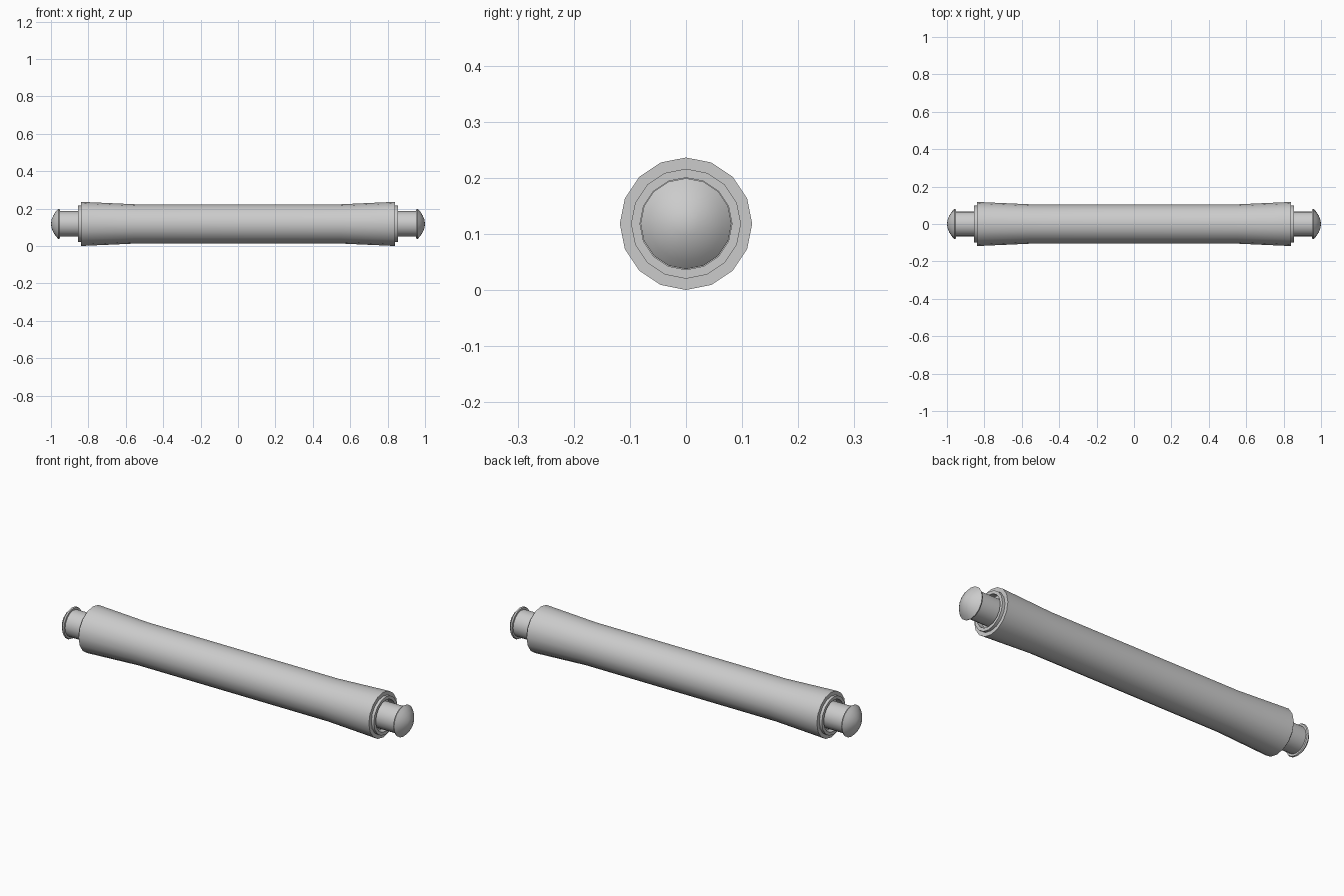
import bpy, bmesh, math

if "Cube" in bpy.data.objects:
    bpy.data.objects.remove(bpy.data.objects["Cube"])

CZ = 0.1185   # axis height
SIDES = 16


def lathe(name, profile, closed=False):
    """Spin (x, radius) points around the long axis."""
    bm = bmesh.new()
    rings = []
    for x, r in profile:
        if r == 0:
            rings.append([bm.verts.new((x, 0, CZ))] * SIDES)
        else:
            rings.append([bm.verts.new((x, r * math.sin(a), CZ + r * math.cos(a)))
                          for a in (2 * math.pi * i / SIDES for i in range(SIDES))])
    pairs = list(zip(rings, rings[1:]))
    if closed:
        pairs.append((rings[-1], rings[0]))
    for a, b in pairs:
        for i in range(SIDES):
            j = (i + 1) % SIDES
            bm.faces.new(list(dict.fromkeys((a[i], a[j], b[j], b[i]))))
    bmesh.ops.recalc_face_normals(bm, faces=bm.faces)
    me = bpy.data.meshes.new(name)
    bm.to_mesh(me)
    bm.free()
    ob = bpy.data.objects.new(name, me)
    bpy.context.collection.objects.link(ob)
    bpy.ops.object.select_all(action='DESELECT')
    ob.select_set(True)
    bpy.context.view_layer.objects.active = ob
    bpy.ops.object.shade_smooth_by_angle(angle=math.radians(35))
    return ob


# Flared outer sleeve
half = [(0.84, 0.098), (0.84, 0.118), (0.55, 0.105)]
lathe("sleeve", half + [(-x, r) for x, r in reversed(half)], closed=True)

for s, side in ((1, "right"), (-1, "left")):
    # Bushing lip at the sleeve mouth, with a shallow recess around the pin
    lathe(side + "_bushing", [(s * x, r) for x, r in
          [(0.80, 0.098), (0.855, 0.098), (0.855, 0.082), (0.825, 0.082), (0.825, 0.06)]])
    # Pin shaft with domed head
    lathe(side + "_pin", [(s * x, r) for x, r in
          [(0.82, 0.068), (0.953, 0.068), (0.953, 0.078), (0.96, 0.081),
           (0.974, 0.066), (0.987, 0.046), (0.997, 0.022), (1.0, 0)]])
